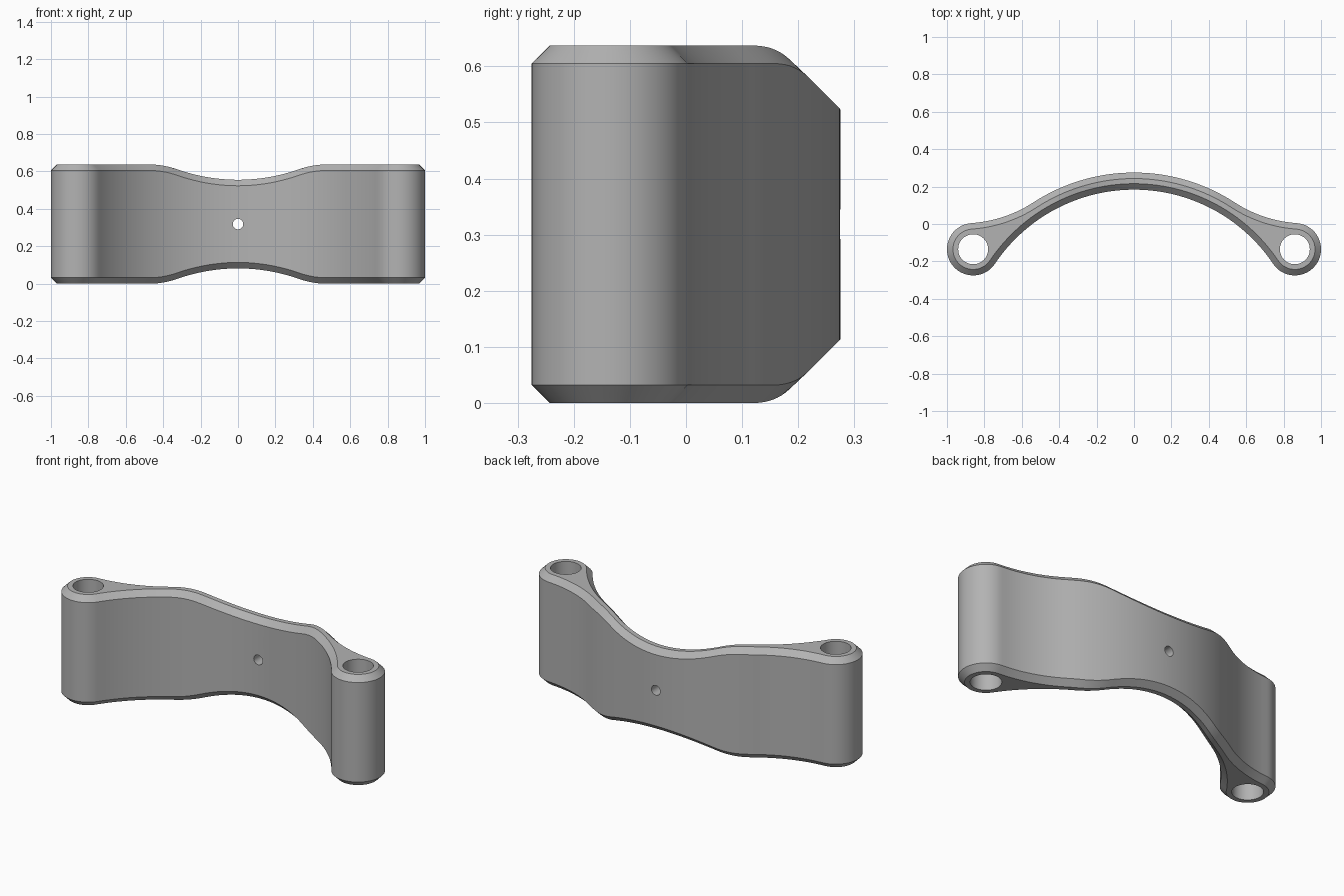
import bpy, bmesh
from math import pi, cos, sin, acos, atan2, hypot, radians

if "Cube" in bpy.data.objects:
    bpy.data.objects.remove(bpy.data.objects["Cube"])

HEIGHT, CHAMFER = 0.637, 0.032
BOSS_X, BOSS_Y, BOSS_R, BORE_R = 0.86, -0.135, 0.14, 0.08
ARC_Y, OUTER_R, FILLET_R = -0.712, 0.987, 0.7

# Tangent geometry shared by the arch, the fillets and the end bosses
span = hypot(BOSS_X, BOSS_Y - ARC_Y)
boss_dir = atan2(BOSS_Y - ARC_Y, BOSS_X)
inner_r = span - BOSS_R
reach, gap = OUTER_R + FILLET_R, BOSS_R + FILLET_R
fillet_dir = boss_dir + acos((reach**2 + span**2 - gap**2) / (2 * reach * span))
fillet_x, fillet_y = reach * cos(fillet_dir), ARC_Y + reach * sin(fillet_dir)
boss_top = atan2(fillet_y - BOSS_Y, fillet_x - BOSS_X)


def arc(cx, cy, r, a, b, n):
    return [(cx + r * cos(a + (b - a) * i / n), cy + r * sin(a + (b - a) * i / n))
            for i in range(n)]


def outline(d):
    """Plan outline, moved inward by d."""
    half = arc(0, ARC_Y, OUTER_R - d, pi / 2, fillet_dir, 28)
    half += arc(fillet_x, fillet_y, FILLET_R + d, fillet_dir + pi, boss_top + pi, 14)
    half += arc(BOSS_X, BOSS_Y, BOSS_R - d, boss_top, boss_dir - pi, 36)
    half += arc(0, ARC_Y, inner_r + d, boss_dir, pi / 2, 40)
    half.append((0, ARC_Y + inner_r + d))
    return half + [(-x, y) for x, y in half[-2:0:-1]]


def waist(x):
    """How far the top edge dips near the middle."""
    x, curve, bend, end = abs(x), 0.95, 0.33, 0.47
    if x >= end:
        return 0
    slope = bend / curve
    if x > bend:
        return slope * (end - x)**2 / (2 * (end - bend))
    return slope * (end - bend) / 2 + (bend**2 - x**2) / (2 * curve)


def ring(bm, pts, top, drop):
    verts = []
    for x, y in pts:
        z = waist(x) + drop
        verts.append(bm.verts.new((x, y, HEIGHT - z if top else z)))
    return verts


def bridge(bm, low, high):
    for i in range(len(low)):
        j = (i + 1) % len(low)
        bm.faces.new((low[i], low[j], high[j], high[i]))


def cap(bm, loops):
    """Fill between the outline and the bores, triangulated flat."""
    verts = [v for loop in loops for v in loop]
    heights = [v.co.z for v in verts]
    edges = []
    for loop in loops:
        for i, v in enumerate(loop):
            w = loop[(i + 1) % len(loop)]
            edges.append(bm.edges.get((v, w)) or bm.edges.new((v, w)))
    for v in verts:
        v.co.z = 0
    bmesh.ops.triangle_fill(bm, edges=edges, use_beauty=True, normal=(0, 0, 1))
    for v, z in zip(verts, heights):
        v.co.z = z


# Curved bracket body with chamfered rims and two bored ends
bm = bmesh.new()
full, inset = outline(0), outline(CHAMFER)
rings = [ring(bm, inset, False, 0), ring(bm, full, False, CHAMFER),
         ring(bm, full, True, CHAMFER), ring(bm, inset, True, 0)]
for low, high in zip(rings, rings[1:]):
    bridge(bm, low, high)
bottom, top = [rings[0]], [rings[3]]
for side in (-1, 1):
    circle = arc(side * BOSS_X, BOSS_Y, BORE_R, 0, 2 * pi, 48)
    bottom.append(ring(bm, circle, False, 0))
    top.append(ring(bm, circle, True, 0))
    bridge(bm, bottom[-1], top[-1])
cap(bm, bottom)
cap(bm, top)
bmesh.ops.recalc_face_normals(bm, faces=bm.faces)
mesh = bpy.data.meshes.new("curved_bracket")
bm.to_mesh(mesh)
bm.free()
bracket = bpy.data.objects.new("curved_bracket", mesh)
bpy.context.collection.objects.link(bracket)

# Small cross hole through the middle
bpy.ops.mesh.primitive_cylinder_add(vertices=32, radius=0.028, depth=0.4,
                                    location=(0, 0.23, HEIGHT / 2),
                                    rotation=(pi / 2, 0, 0))
cutter = bpy.context.object
cutter.name = "cross_hole_cutter"
cutter.hide_render = True
hole = bracket.modifiers.new("cross_hole", "BOOLEAN")
hole.operation, hole.solver, hole.object = "DIFFERENCE", "EXACT", cutter
bpy.ops.object.select_all(action="DESELECT")
bracket.select_set(True)
bpy.context.view_layer.objects.active = bracket
bpy.ops.object.modifier_apply(modifier=hole.name)
bpy.data.objects.remove(cutter)

# Plain grey finish
grey = bpy.data.materials.new("plain_grey")
grey.use_nodes = True
colour = (0.45, 0.45, 0.45, 1)
grey.diffuse_color = colour
grey.node_tree.nodes["Principled BSDF"].inputs["Base Color"].default_value = colour
bracket.data.materials.clear()
bracket.data.materials.append(grey)
bpy.ops.object.shade_smooth_by_angle(angle=radians(30))
